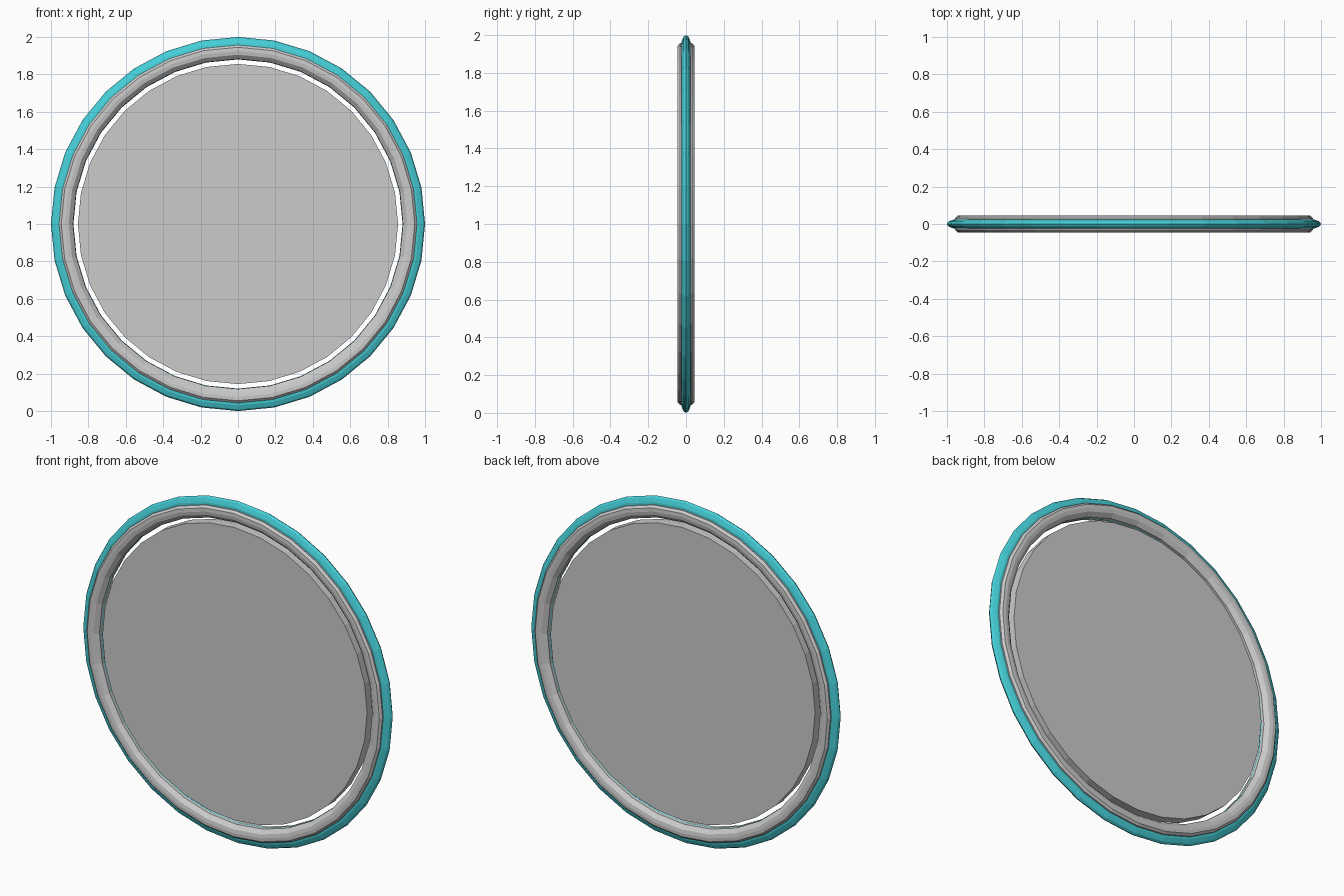
import bpy, bmesh, math

if "Cube" in bpy.data.objects:
    bpy.data.objects.remove(bpy.data.objects["Cube"])

SIDES = 32


def lathe(name, profile, closed=True):
    """Spin a profile of (radius, y) points about the y axis at z = 1."""
    bm = bmesh.new()
    rings = []
    for i in range(SIDES):
        a = 2 * math.pi * i / SIDES
        rings.append([bm.verts.new((r * math.sin(a), y, 1 + r * math.cos(a)))
                      for r, y in profile])
    n = len(profile)
    for i in range(SIDES):
        p, q = rings[i], rings[(i + 1) % SIDES]
        for j in range(n if closed else n - 1):
            k = (j + 1) % n
            bm.faces.new((p[j], p[k], q[k], q[j]))
    if not closed:
        bm.faces.new([ring[0] for ring in rings])
        bm.faces.new([ring[-1] for ring in rings])
    bmesh.ops.recalc_face_normals(bm, faces=bm.faces)
    mesh = bpy.data.meshes.new(name)
    bm.to_mesh(mesh)
    bm.free()
    obj = bpy.data.objects.new(name, mesh)
    bpy.context.collection.objects.link(obj)
    return obj


# Grey frame: bevelled band, profile mirrored front to back
half = [(0.957, 0.032), (0.945, 0.044), (0.925, 0.045), (0.905, 0.041), (0.882, 0.02)]
lathe("frame_ring", half + [(r, -y) for r, y in reversed(half)])

# Teal outer rim: flattened elliptical section
rim = lathe("outer_rim", [(0.94 + 0.06 * math.cos(t), 0.026 * math.sin(t))
                          for t in (2 * math.pi * i / 12 for i in range(12))])
teal = bpy.data.materials.new("teal")
teal.diffuse_color = (0.06, 0.62, 0.68, 1)
teal.use_nodes = True
teal.node_tree.nodes["Principled BSDF"].inputs["Base Color"].default_value = teal.diffuse_color
rim.data.materials.append(teal)

# Central disc, separated from the frame by a narrow gap
lathe("centre_disc", [(0.856, -0.03), (0.856, 0.03)], closed=False)
